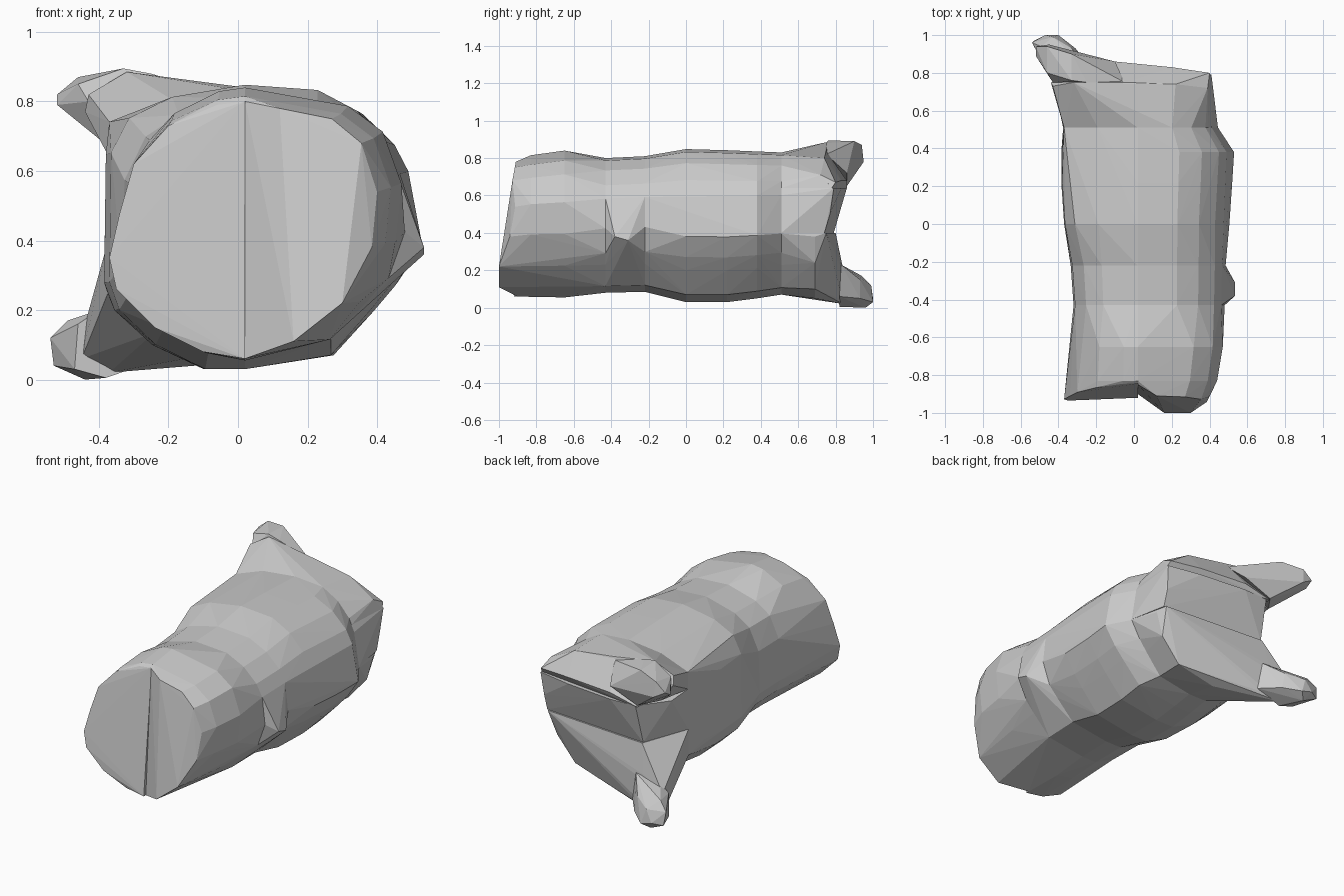
import bpy, bmesh

# Cross-section outlines (x, z), split at x = 0.02
ROUND = [(.02, .80), (.12, .78), (.27, .75), (.355, .68), (.40, .54), (.385, .38), (.30, .22),
         (.16, .11), (.02, .06), (-.10, .08), (-.24, .15), (-.35, .26), (-.37, .35),
         (-.34, .48), (-.30, .62), (-.20, .73), (-.06, .79)]
BODY = [(.02, .845), (.24, .83), (.36, .77), (.45, .68), (.49, .60), (.53, .38), (.46, .27),
        (.40, .20), (.28, .07), (.02, .03), (-.10, .03), (-.25, .10), (-.36, .20), (-.39, .28),
        (-.385, .65), (-.33, .75), (-.20, .81)]
WAIST = BODY[:5] + [(.51, .42)] + BODY[6:12] + [(-.36, .22), (-.39, .30), (-.38, .58), (-.31, .72), (-.20, .79)]
REAR = BODY[:12] + [(-.39, .22), (-.385, .75), (-.20, .82)]
MID = .02


def section(outline, y, x0, x1, z0, z1):
    """Outline stretched to the given bounds and placed at depth y."""
    ax, bx = min(p[0] for p in outline), max(p[0] for p in outline)
    az, bz = min(p[1] for p in outline), max(p[1] for p in outline)
    pts = []
    for x, z in outline:
        k = (x1 - MID) / (bx - MID) if x > MID else (x0 - MID) / (ax - MID)
        pts.append((MID + (x - MID) * k, y, z0 + (z - az) * (z1 - z0) / (bz - az)))
    return pts


def hull(name, pts):
    """Convex faceted block around a set of points."""
    bm = bmesh.new()
    for p in pts:
        bm.verts.new(p)
    out = bmesh.ops.convex_hull(bm, input=bm.verts)
    junk = {v for v in out["geom_interior"] + out["geom_unused"] if isinstance(v, bmesh.types.BMVert)}
    bmesh.ops.delete(bm, geom=list(junk), context='VERTS')
    bmesh.ops.recalc_face_normals(bm, faces=bm.faces)
    me = bpy.data.meshes.new(name)
    bm.to_mesh(me)
    bm.free()
    ob = bpy.data.objects.new(name, me)
    bpy.context.collection.objects.link(ob)


def band(pts, lo, hi):
    """Points between two heights, with the outline cut at those heights."""
    out = [p for p in pts if lo <= p[2] <= hi]
    for a, b in zip(pts, pts[1:] + pts[:1]):
        for h in (lo, hi):
            if (a[2] - h) * (b[2] - h) < 0:
                t = (h - a[2]) / (b[2] - a[2])
                out.append(tuple(a[i] + (b[i] - a[i]) * t for i in range(3)))
    return out


# Front end: two lobes meeting at a centre seam, with tilted faces
rings = section(ROUND, -.65, -.34, .47, .055, .84) + section(WAIST, -.43, -.32, .48, .08, .80)
left_cap = [(x, -.845 - .075 * (.8 - z) / .74 + .14 * min(0, x + .1), z) for x, z in ROUND]
right_cap = [(x, -.85 - .05 * (.8 - z) / .74 if x <= MID else
              max(-1.0, -.91 - .09 * (.78 - z) / .5) + (.04 if x > .36 else 0), z)
             for x, z in ROUND]
shoulder = section(ROUND, -.83, -.355, .44, .07, .815)
seam = [(MID, -.65, .055), (MID, -.65, .84), (MID, -.43, .08), (MID, -.43, .80)]
hull("front_lobe_left", [p for p in left_cap + shoulder + rings if p[0] <= MID + .001] + seam)
hull("front_lobe_right", [p for p in right_cap + shoulder + rings if p[0] >= MID - .001] + seam)

# Waist ring with a small side bump
waist_back = section(WAIST, -.22, -.335, .485, .085, .81)
hull("waist", section(WAIST, -.43, -.32, .48, .08, .80) + waist_back
     + [(.535, -.38, .38), (.535, -.31, .36)])

# Main body
main_end = section(REAR, .51, -.375, .445, .07, .83)
hull("main_body", waist_back + section(BODY, 0, -.37, .505, .03, .848)
     + section(BODY, .22, -.385, .52, .03, .842) + section(BODY, .38, -.385, .53, .05, .835) + main_end)

# Rear end: stacked blocks
hull("rear_top", band(main_end, .64, .9)
     + [(.41, .78, .64), (.39, .72, .71), (.22, .74, .80), (-.05, .75, .84), (-.32, .75, .885),
        (-.43, .73, .82), (-.44, .75, .77), (-.36, .75, .66), (.2, .80, .64), (-.1, .80, .64)])
hull("rear_top_cap", [(.41, .78, .64), (.40, .80, .67), (.39, .72, .71), (.2, .83, .68), (-.1, .86, .68),
                      (-.05, .75, .835), (.22, .74, .80), (-.28, .86, .64), (-.3, .75, .66)])
hull("rear_middle", band(main_end, .40, .64)
     + [(.41, .79, .64), (.40, .77, .50), (.40, .74, .40), (.2, .83, .64), (-.1, .86, .64),
        (-.26, .85, .64), (-.27, .79, .40), (-.36, .65, .62)])
hull("rear_bottom", band(main_end, 0, .40)
     + [(.41, .69, .38), (.37, .69, .24), (.25, .69, .10), (0, .69, .05), (-.18, .70, .05),
        (-.37, .70, .20), (.39, .75, .40), (-.27, .80, .40), (-.30, .83, .23), (-.25, .82, .05),
        (-.37, .84, .02), (-.45, .85, .06), (-.44, .85, .16)])

# Two rear prongs
hull("upper_prong", [(-.05, .75, .82), (-.10, .86, .72), (-.25, .75, .88), (-.33, .76, .895),
                     (-.43, .75, .80), (-.36, .75, .66), (-.28, .86, .65), (-.33, .90, .89),
                     (-.46, .94, .87), (-.52, .94, .82), (-.52, .89, .79), (-.45, .95, .78),
                     (-.40, .92, .74), (-.46, .80, .85)])
hull("lower_prong", [(-.22, .82, .06), (-.25, .83, .23), (-.40, .81, .20), (-.46, .82, .16),
                     (-.47, .83, .03), (-.38, .82, .005), (-.31, .93, .05), (-.33, .93, .15),
                     (-.40, 1.0, .03), (-.44, .96, 0), (-.53, .97, .04), (-.47, 1.0, .05),
                     (-.54, .96, .12), (-.49, .94, .17), (-.43, .99, .12)])
